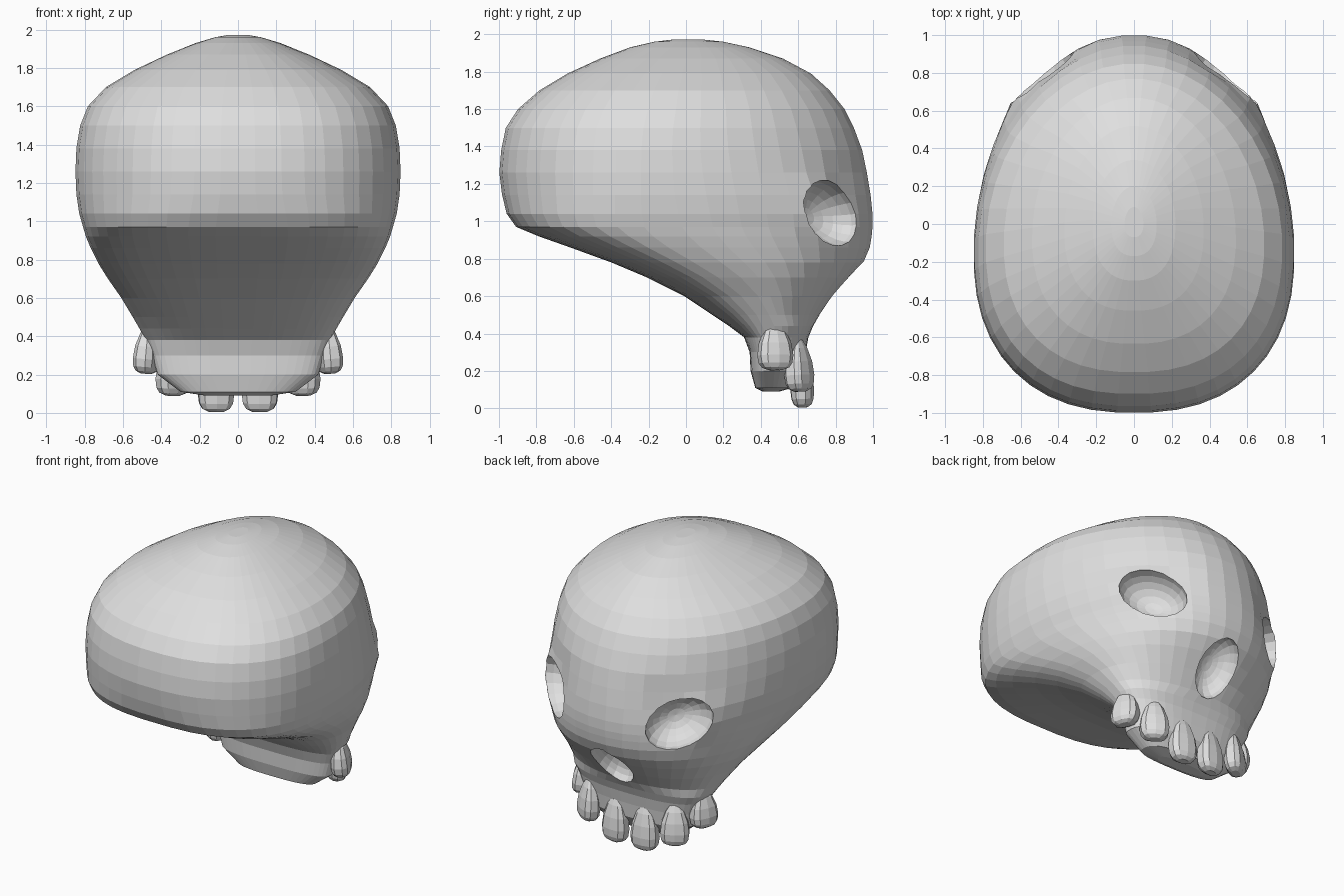
import bpy, bmesh, math
from mathutils import Matrix, Vector

if "Cube" in bpy.data.objects:
    bpy.data.objects.remove(bpy.data.objects["Cube"])

bone = bpy.data.materials.new("bone_grey")
bone.diffuse_color = (0.74, 0.74, 0.74, 1)
bone.use_nodes = True
bone.node_tree.nodes["Principled BSDF"].inputs["Base Color"].default_value = bone.diffuse_color


def finish(name, bm):
    me = bpy.data.meshes.new(name)
    bm.to_mesh(me)
    bm.free()
    me.materials.append(bone)
    ob = bpy.data.objects.new(name, me)
    bpy.context.collection.objects.link(ob)
    return ob


def loft(name, rings):
    """Skin a closed solid over a list of rings of points."""
    bm = bmesh.new()
    loops = [[bm.verts.new(p) for p in r] for r in rings]
    n = len(loops[0])
    for a, b in zip(loops, loops[1:]):
        for i in range(n):
            j = (i + 1) % n
            bm.faces.new((a[i], a[j], b[j], b[i]))
    bm.faces.new(loops[0][::-1])
    bm.faces.new(loops[-1])
    bmesh.ops.recalc_face_normals(bm, faces=bm.faces)
    return finish(name, bm)


def spow(v, e):
    return math.copysign(abs(v) ** e, v)


def blend(z, z0, z1, a, b):
    t = min(1, max(0, (z - z0) / (z1 - z0)))
    return a + (b - a) * t * t * (3 - 2 * t)


# Skull: horizontal sections z, back y, front y, half width, y of widest point
SECTIONS = [
    (.09, .41, .5, .17, .45), (.11, .37, .57, .3, .45), (.2, .345, .63, .42, .45),
    (.3, .34, .64, .45, .45), (.38, .31, .655, .48, .45), (.44, .23, .68, .515, .44),
    (.5, .14, .715, .55, .42), (.6, -.01, .79, .61, .35), (.7, -.21, .88, .68, .24),
    (.78, -.4, .95, .73, .12), (.86, -.62, .985, .77, 0), (.92, -.79, .995, .795, -.07),
    (.97, -.91, 1, .81, -.11), (1.04, -.96, 1, .83, -.13), (1.14, -.985, .99, .845, -.15),
    (1.26, -1, .97, .85, -.15), (1.38, -.99, .945, .845, -.15), (1.5, -.965, .9, .825, -.14),
    (1.6, -.9, .85, .785, -.12), (1.7, -.785, .77, .69, -.1), (1.79, -.635, .67, .54, -.07),
    (1.87, -.46, .52, .37, -.03), (1.93, -.3, .34, .22, 0), (1.96, -.17, .2, .12, 0),
    (1.972, -.07, .09, .05, 0)]
SEG = 44


def shape_face(p):
    """Push out the outer eye rims and draw the brow in beside the nose bridge."""
    s = 1 if p.x > 0 else -1
    out = Vector((s * .72, .69, 0))
    for centre, radius, amount in (((.6, .68, 1.05), .16, .04), ((.4, .86, 1.15), .2, -.035)):
        d = (p - Vector((s * centre[0], centre[1], centre[2]))).length / radius
        p = p + out * amount * math.exp(-d * d * 1.5)
    return p


rings = []
for z, yb, yf, w, yc in SECTIONS:
    ring = []
    for i in range(SEG):
        a = 2 * math.pi * (i + .5) / SEG
        c, s = math.cos(a), math.sin(a)
        if s > 0:
            n = 2.6 if z < .45 else blend(z, 1.1, 1.35, 2.1, 1.97)
        else:
            n = blend(z, .88, 1.2, 2.8, 2.35)
        depth = (yf - yc) if s > 0 else (yc - yb)
        ring.append(shape_face(Vector((w * spow(c, 2 / n), yc + depth * spow(s, 2 / n), z))))
    rings.append(ring)
skull = loft("skull", rings)


def cut_hollow(centre, normal, long_axis, radii):
    """Carve an ellipsoid hollow: radii along long axis, short axis, depth."""
    nrm = Vector(normal).normalized()
    u = Vector(long_axis)
    u = (u - nrm * u.dot(nrm)).normalized()
    v = nrm.cross(u)
    m = Matrix((u * radii[0], v * radii[1], nrm * radii[2])).transposed().to_4x4()
    bm = bmesh.new()
    bmesh.ops.create_uvsphere(bm, u_segments=18, v_segments=12, radius=1,
                              matrix=Matrix.Translation(centre) @ m)
    bmesh.ops.recalc_face_normals(bm, faces=bm.faces)
    cutter = finish("hollow_cutter", bm)
    cutter.hide_render = True
    mod = skull.modifiers.new("hollow", "BOOLEAN")
    mod.operation, mod.object, mod.solver = "DIFFERENCE", cutter, "EXACT"
    bpy.context.view_layer.objects.active = skull
    bpy.ops.object.modifier_apply(modifier=mod.name)
    bpy.data.objects.remove(cutter)


# Eye sockets (outer end tilted up) and nose opening
for s in (1, -1):
    cut_hollow((s * .49, .775, 1.045), (s * .66, .74, .1), (s * .66, -.64, .4), (.23, .165, .18))
cut_hollow((0, .825, .65), (0, .78, -.62), (0, .62, .78), (.21, .14, .13))

# Teeth: tapered, rounded at the biting end
TAPER = [(0, .4), (.05, .75), (.14, .93), (.3, 1), (.55, .9), (.8, .62), (.94, .35), (1, .1)]


def tooth(name, x, y, z, height, turn, lean):
    m = Matrix.Translation((x, y, z)) @ Matrix.Rotation(turn, 4, "Z") @ Matrix.Rotation(lean, 4, "X")
    rows = []
    for t, r in TAPER:
        rows.append([m @ Vector((.097 * r * spow(math.cos(a), .75), .064 * r * spow(math.sin(a), .75),
                                 t * height))
                     for a in (2 * math.pi * (k + .5) / 10 for k in range(10))])
    loft(name, rows)


for s, side in ((1, "right"), (-1, "left")):
    tooth("front_tooth_" + side, s * .115, .625, .005, .32, -s * .1, .04)
    tooth("middle_tooth_" + side, s * .34, .61, .09, .29, -s * .55, .06)
    tooth("rear_tooth_" + side, s * .48, .48, .205, .26, -s * 1.2, .08)
